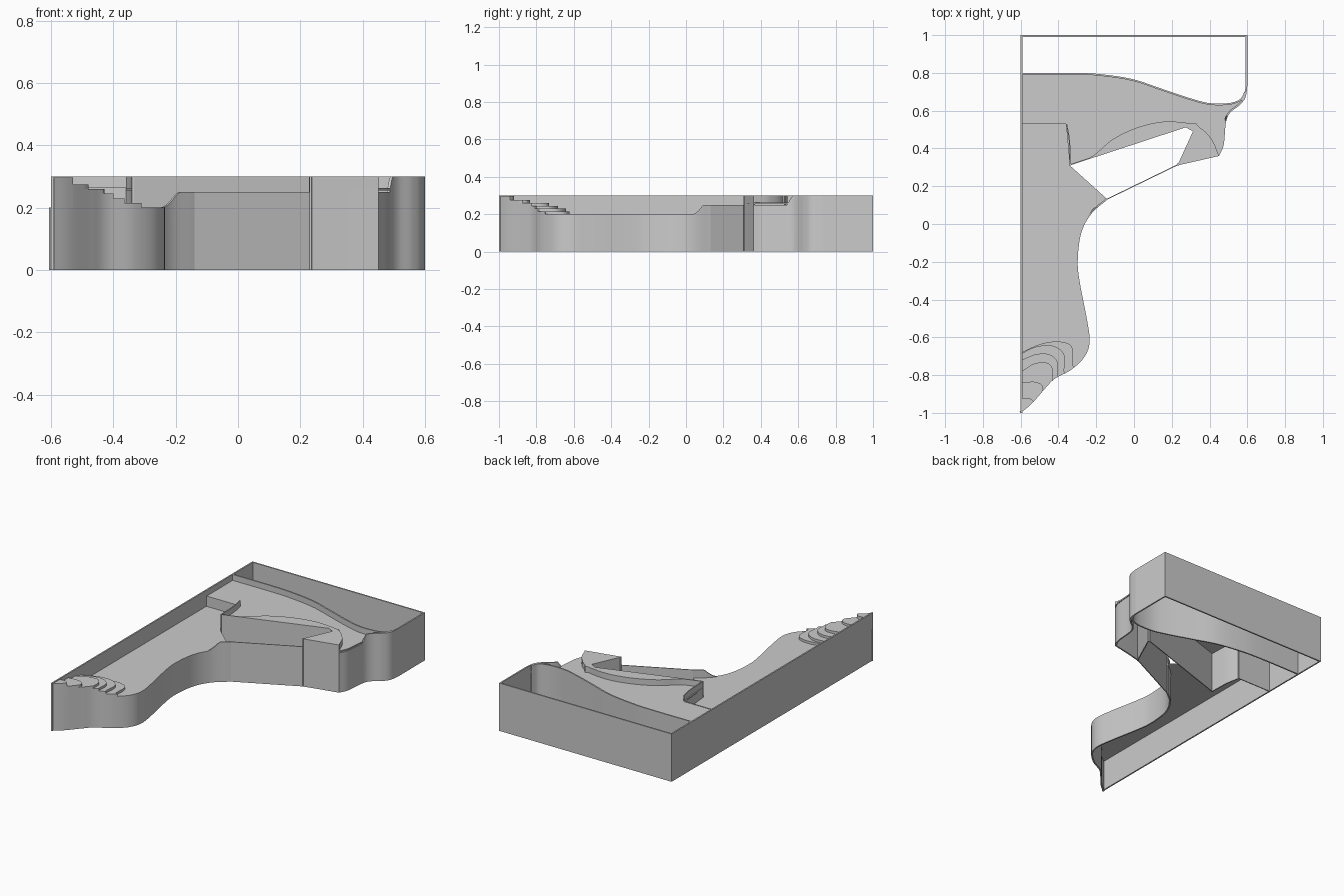
import bpy, bmesh
from mathutils import Vector

if "Cube" in bpy.data.objects:
    bpy.data.objects.remove(bpy.data.objects["Cube"])

T = 0.009  # wall thickness


def spline(pts, n=8):
    """Smooth Catmull-Rom path through a few points."""
    p = [Vector(q) for q in pts]
    p = [2 * p[0] - p[1]] + p + [2 * p[-1] - p[-2]]
    out = []
    for i in range(1, len(p) - 2):
        a, b, c, d = p[i - 1:i + 3]
        for k in range(n):
            t = k / n
            out.append(0.5 * (2 * b + (c - a) * t + (2 * a - 5 * b + 4 * c - d) * t * t
                              + (3 * b - a - 3 * c + d) * t ** 3))
    out.append(p[-2])
    return [(v.x, v.y) for v in out]


def finish(name, bm):
    bmesh.ops.remove_doubles(bm, verts=bm.verts, dist=1e-5)
    bmesh.ops.recalc_face_normals(bm, faces=bm.faces)
    me = bpy.data.meshes.new(name)
    bm.to_mesh(me)
    bm.free()
    ob = bpy.data.objects.new(name, me)
    bpy.context.collection.objects.link(ob)
    bpy.ops.object.select_all(action='DESELECT')
    ob.select_set(True)
    bpy.context.view_layer.objects.active = ob
    bpy.ops.object.shade_smooth_by_angle(angle=0.5)
    return ob


def prism(name, pts, z0, z1):
    """Flat plate with any outline."""
    bm = bmesh.new()
    lo = [bm.verts.new((x, y, z0)) for x, y in pts]
    hi = [bm.verts.new((x, y, z1)) for x, y in pts]
    bm.faces.new(lo)
    bm.faces.new(hi)
    for i in range(len(pts)):
        j = (i + 1) % len(pts)
        bm.faces.new((lo[i], lo[j], hi[j], hi[i]))
    return finish(name, bm)


def wall(name, pts, top, t=T):
    """Thin upright wall; thickness grows to the left of the path."""
    bm = bmesh.new()
    P = [Vector(p) for p in pts]
    rings = []
    for i, p in enumerate(P):
        ns = []
        for a, b in ((i - 1, i), (i, i + 1)):
            if a >= 0 and b < len(P):
                d = (P[b] - P[a]).normalized()
                ns.append(Vector((-d.y, d.x)))
        n = sum(ns, Vector((0, 0))).normalized()
        q = p + n * t / max(0.5, n.dot(ns[0]))
        z = top(p.x, p.y) if callable(top) else top
        rings.append([bm.verts.new(c) for c in
                      ((p.x, p.y, 0), (p.x, p.y, z), (q.x, q.y, z), (q.x, q.y, 0))])
    for a, b in zip(rings, rings[1:]):
        for k in range(4):
            m = (k + 1) % 4
            bm.faces.new((a[k], a[m], b[m], b[k]))
    bm.faces.new(rings[0])
    bm.faces.new(rings[-1])
    return finish(name, bm)


# key outlines
coast = spline([(-.6, -1), (-.54, -.95), (-.47, -.87), (-.42, -.82), (-.33, -.77), (-.26, -.7),
                (-.235, -.62), (-.25, -.5), (-.285, -.32), (-.298, -.2), (-.28, -.05),
                (-.225, .055), (-.14, .13)])
basin = spline([(-.595, .8), (-.3, .8), (-.15, .79), (0, .765), (.15, .715), (.3, .665),
                (.4, .64), (.5, .64), (.56, .66), (.585, .7)])
shoulder = spline([(.45, .36), (.475, .42), (.487, .54), (.51, .59), (.56, .63),
                   (.59, .67), (.6, .73)])
arc = spline([(-.34, .31), (-.22, .36), (-.11, .45), (.03, .515), (.18, .543), (.33, .52),
              (.41, .45), (.45, .36)])


def coast_top(x, y):
    # wall blends from floor height up to the long front wall
    t = min(1, max(0, (y - .03) / .06))
    return .2 + .05 * t * t


def shoulder_top(x, y):
    return .25 + .05 * min(1, max(0, (y - .54) / .03))


# outer walls
wall("outer_wall", [(.6, .73), (.6, 1), (-.6, 1), (-.6, -1)], .3)
wall("curved_side_wall", coast, coast_top)
wall("front_wall", [(-.14, .13), (.23, .31)], .25, .005)
wall("front_block_wall", [(.23, .31), (.33, .335), (.45, .36)], .3)
wall("shoulder_wall", shoulder, shoulder_top)

# inner walls: basin edge, open triangle and pocket
wall("basin_wall", basin, .3, -T)
wall("opening_back_wall", [(-.34, .31), (.33, .53)], .3, .006)
wall("opening_side_wall", [(.33, .53), (.23, .31)], .3, .006)
wall("pocket_back_wall", [(-.6, .53), (-.36, .53)], .265, .006)
wall("pocket_side_wall", spline([(-.36, .53), (-.345, .44), (-.34, .31)]), .3, .006)

# floors
prism("low_floor", coast + [(-.34, .31), (-.36, .53), (-.595, .53)], .192, .2)
prism("high_floor", [(-.595, .53), (-.36, .53), (-.34, .31), (.33, .53), (.23, .31)]
      + shoulder + basin[::-1], .255, .263)
prism("raised_arc_platform", arc + [(.23, .31), (.33, .53)], .26, .3)

# terraces stepping up to the narrow tip
terraces = [
    (.215, [(-.595, -.68), (-.5, -.637), (-.4, -.622), (-.33, -.65), (-.325, -.75)]),
    (.23, [(-.595, -.685), (-.52, -.65), (-.43, -.645), (-.37, -.69), (-.37, -.78)]),
    (.245, [(-.595, -.72), (-.52, -.69), (-.45, -.69), (-.405, -.73), (-.405, -.8)]),
    (.26, [(-.595, -.78), (-.53, -.74), (-.46, -.735), (-.43, -.77), (-.43, -.825)]),
    (.275, [(-.595, -.84), (-.53, -.835), (-.49, -.85), (-.48, -.875)]),
    (.296, [(-.595, -.925), (-.56, -.92), (-.54, -.93), (-.53, -.94)]),
]
for i, (z, edge) in enumerate(terraces):
    shore = [p for p in coast if p[1] < edge[-1][1] - .004]
    prism(f"terrace_{i + 1}", spline(edge) + shore[::-1], .196, z)
